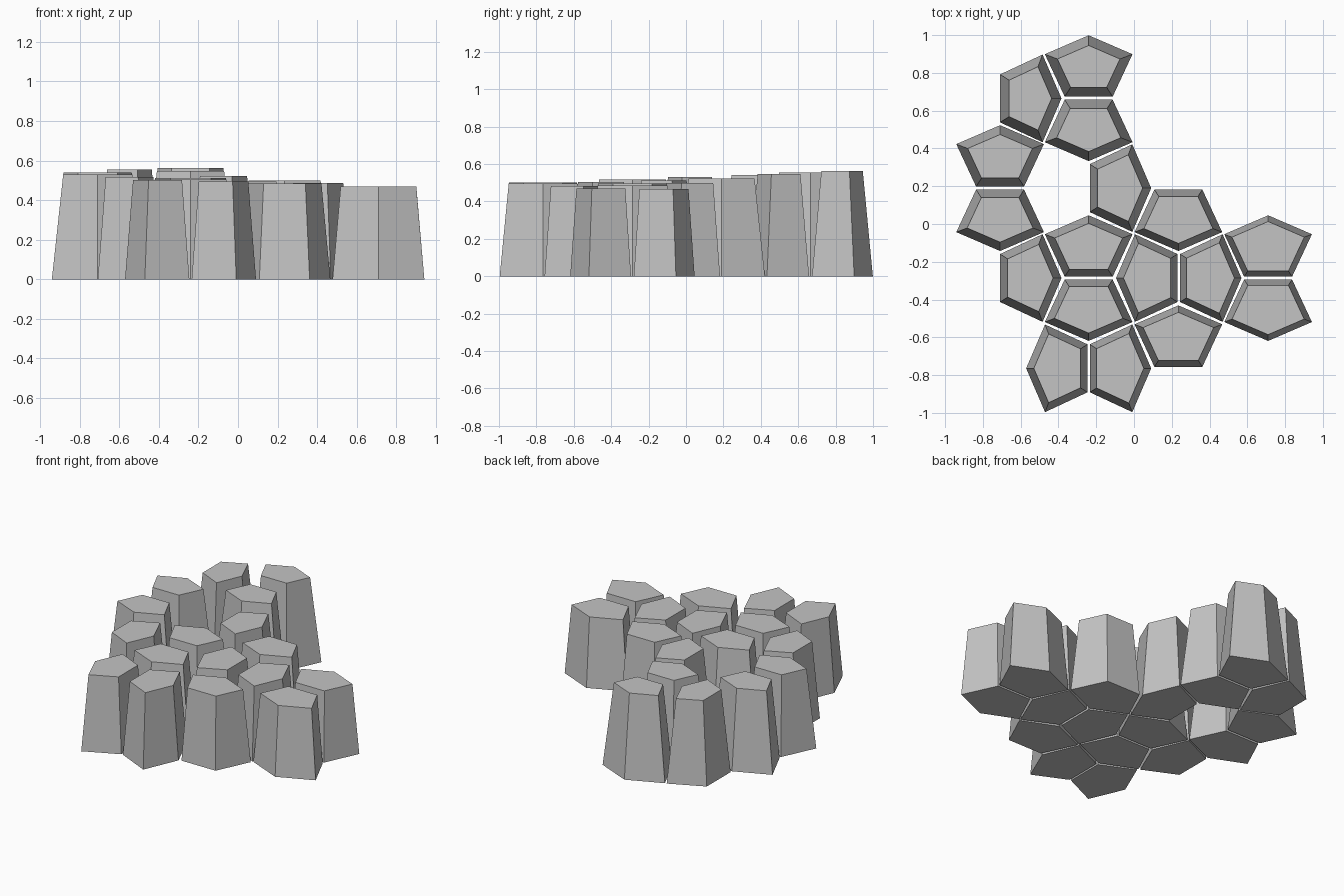
import bpy
import bmesh
import math
from mathutils import Vector, Matrix

old = bpy.data.objects.get("Cube")
if old:
    bpy.data.objects.remove(old, do_unlink=True)

# Single stone colour
stone = bpy.data.materials.new("stone_grey")
stone.use_nodes = True
colour = (0.55, 0.55, 0.55, 1)
stone.diffuse_color = colour
stone.node_tree.nodes["Principled BSDF"].inputs["Base Color"].default_value = colour

# Pentagon footprint, counter-clockwise, with its flat edge centred on the origin
PENTAGON = [Vector(p) for p in
            ((-.127, 0), (.127, 0), (.232, .225), (0, .325), (-.232, .225))]
# Direction in which the pentagon's tip points
TURN = {"back": 0, "left_side": 90, "front": 180, "right_side": -90}


def inset(points, d):
    """Move every edge of a convex outline inwards by d."""
    result = []
    for i, p in enumerate(points):
        a = (p - points[i - 1]).normalized()
        b = (points[(i + 1) % len(points)] - p).normalized()
        n, m = Vector((-a.y, a.x)), Vector((-b.y, b.x))
        result.append(p + (n + m) * d / (1 + n.dot(m)))
    return result


def column(name, x, y, tip, height):
    """Tapered pentagonal column; taller columns narrow more."""
    taper = 0.03 + (height - 0.466) * 0.2
    bm = bmesh.new()
    low = [bm.verts.new((p.x, p.y, 0)) for p in PENTAGON]
    high = [bm.verts.new((p.x, p.y, height)) for p in inset(PENTAGON, taper)]
    bm.faces.new(low[::-1])
    bm.faces.new(high)
    for i in range(len(low)):
        j = (i + 1) % len(low)
        bm.faces.new((low[i], low[j], high[j], high[i]))
    mesh = bpy.data.meshes.new(name)
    bm.to_mesh(mesh)
    bm.free()
    mesh.transform(Matrix.Translation((x, y, 0))
                   @ Matrix.Rotation(math.radians(TURN[tip]), 4, 'Z'))
    mesh.materials.append(stone)
    obj = bpy.data.objects.new(name, mesh)
    bpy.context.collection.objects.link(obj)


# Columns: centre of flat edge, tip direction, height
COLUMNS = [
    (-.24, .674, "back", .563),
    (-.709, .665, "right_side", .555),
    (-.24, .658, "front", .547),
    (-.709, .198, "back", .541),
    (-.709, .182, "front", .53),
    (-.234, .19, "right_side", .523),
    (-.709, -.286, "right_side", .517),
    (-.24, -.279, "back", .511),
    (-.24, -.294, "front", .505),
    (-.246, -.764, "left_side", .502),
    (.235, .182, "front", .50),
    (.23, -.286, "left_side", .495),
    (-.234, -.764, "right_side", .495),
    (.244, -.286, "right_side", .486),
    (.235, -.756, "back", .484),
    (.71, -.294, "front", .468),
    (.71, -.279, "back", .466),
]
for number, (x, y, tip, height) in enumerate(COLUMNS, 1):
    column(f"stone_column_{number}", x, y, tip, height)
